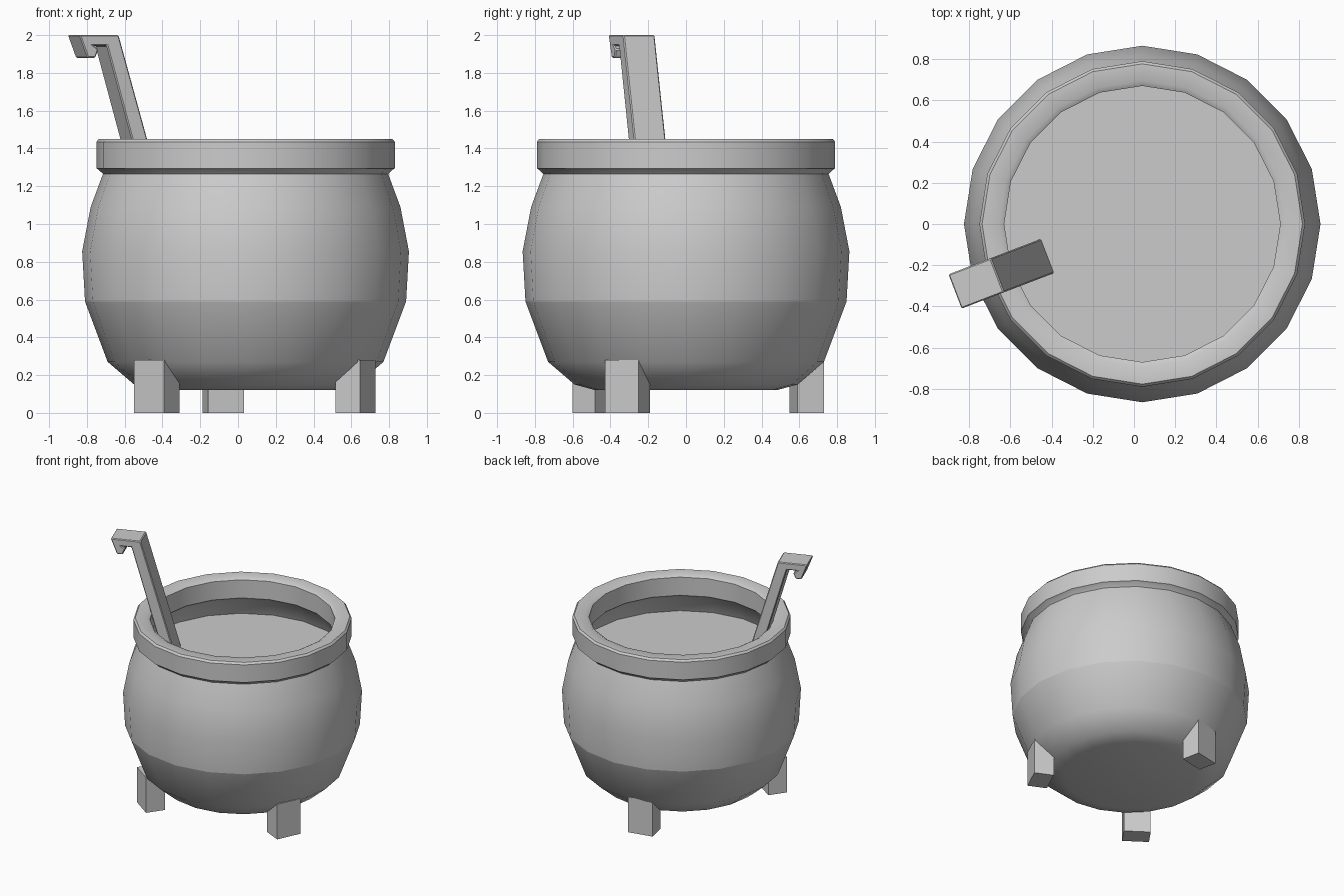
import bpy, bmesh, math
from mathutils import Matrix, Vector

if "Cube" in bpy.data.objects:
    bpy.data.objects.remove(bpy.data.objects["Cube"])

CX = 0.04      # pot axis in x
SIDES = 20


def finish(name, bm, smooth=None):
    bmesh.ops.recalc_face_normals(bm, faces=bm.faces)
    me = bpy.data.meshes.new(name)
    bm.to_mesh(me)
    bm.free()
    ob = bpy.data.objects.new(name, me)
    bpy.context.collection.objects.link(ob)
    if smooth:
        bpy.ops.object.select_all(action='DESELECT')
        bpy.context.view_layer.objects.active = ob
        ob.select_set(True)
        bpy.ops.object.shade_smooth_by_angle(angle=math.radians(smooth))
    return ob


def lathe(name, profile, cap_start=False):
    """Revolve (radius, z) points around the pot axis."""
    bm = bmesh.new()
    rings = []
    for r, z in profile:
        rings.append([bm.verts.new((CX + r * math.cos(2 * math.pi * i / SIDES),
                                    r * math.sin(2 * math.pi * i / SIDES), z))
                      for i in range(SIDES)])
    for a, b in zip(rings, rings[1:]):
        for i in range(SIDES):
            j = (i + 1) % SIDES
            bm.faces.new((a[i], a[j], b[j], b[i]))
    if cap_start:
        bm.faces.new(rings[0][::-1])
    return finish(name, bm, 32)


# Pot: rounded base, belly, and thick rim with the inner wall
lathe("pot_base", [(0.48, 0.12), (0.59, 0.15), (0.73, 0.27), (0.85, 0.59)], True)
lathe("pot_belly", [(0.85, 0.59), (0.865, 0.855), (0.82, 1.09), (0.755, 1.265)])
lathe("pot_rim", [(0.755, 1.265), (0.775, 1.285), (0.79, 1.295), (0.79, 1.435),
                  (0.777, 1.45), (0.695, 1.45), (0.67, 1.435), (0.67, 1.29),
                  (0.72, 1.25), (0.775, 1.11)])

# Flat liquid surface inside the pot
bm = bmesh.new()
bmesh.ops.create_circle(bm, cap_ends=True, segments=SIDES, radius=0.775,
                        matrix=Matrix.Translation((CX, 0, 1.12))
                        @ Matrix.Rotation(math.pi / 2, 4, 'Z'))
finish("liquid", bm)

# Three block legs, each turned roughly outward
for name, x, y, ang in (("left_leg", -0.43, -0.485, 235),
                        ("right_leg", 0.622, -0.31, -25),
                        ("back_leg", -0.078, 0.64, 102)):
    bm = bmesh.new()
    bmesh.ops.create_cube(bm, size=1, matrix=Matrix.Translation((x, y, 0.14))
                          @ Matrix.Rotation(math.radians(ang), 4, 'Z')
                          @ Matrix.Diagonal((0.145, 0.195, 0.28, 1)))
    finish(name, bm)

# Ladle handle: hooked side profile (distance along, z) extruded across its width
profile = [(0, 2.0), (0.222, 2.0), (0.49, 1.09), (0.40, 1.09), (0.155, 1.945),
           (0.08, 1.945), (0.107, 1.925), (0.09, 1.88), (0.046, 1.88)]
tip = Vector((-0.87, -0.328, 0))
u = Vector((math.cos(math.radians(21)), math.sin(math.radians(21)), 0))
v = Vector((-u.y, u.x, 0))
bm = bmesh.new()
face = bm.faces.new([bm.verts.new(tip + u * s - v * 0.089 + Vector((0, 0, z)))
                     for s, z in profile])
ext = bmesh.ops.extrude_face_region(bm, geom=[face])
bmesh.ops.translate(bm, vec=v * 0.178,
                    verts=[g for g in ext["geom"] if isinstance(g, bmesh.types.BMVert)])
handle = finish("ladle_handle", bm)
bev = handle.modifiers.new("soft_edges", 'BEVEL')
bev.width = 0.006
bev.segments = 1
